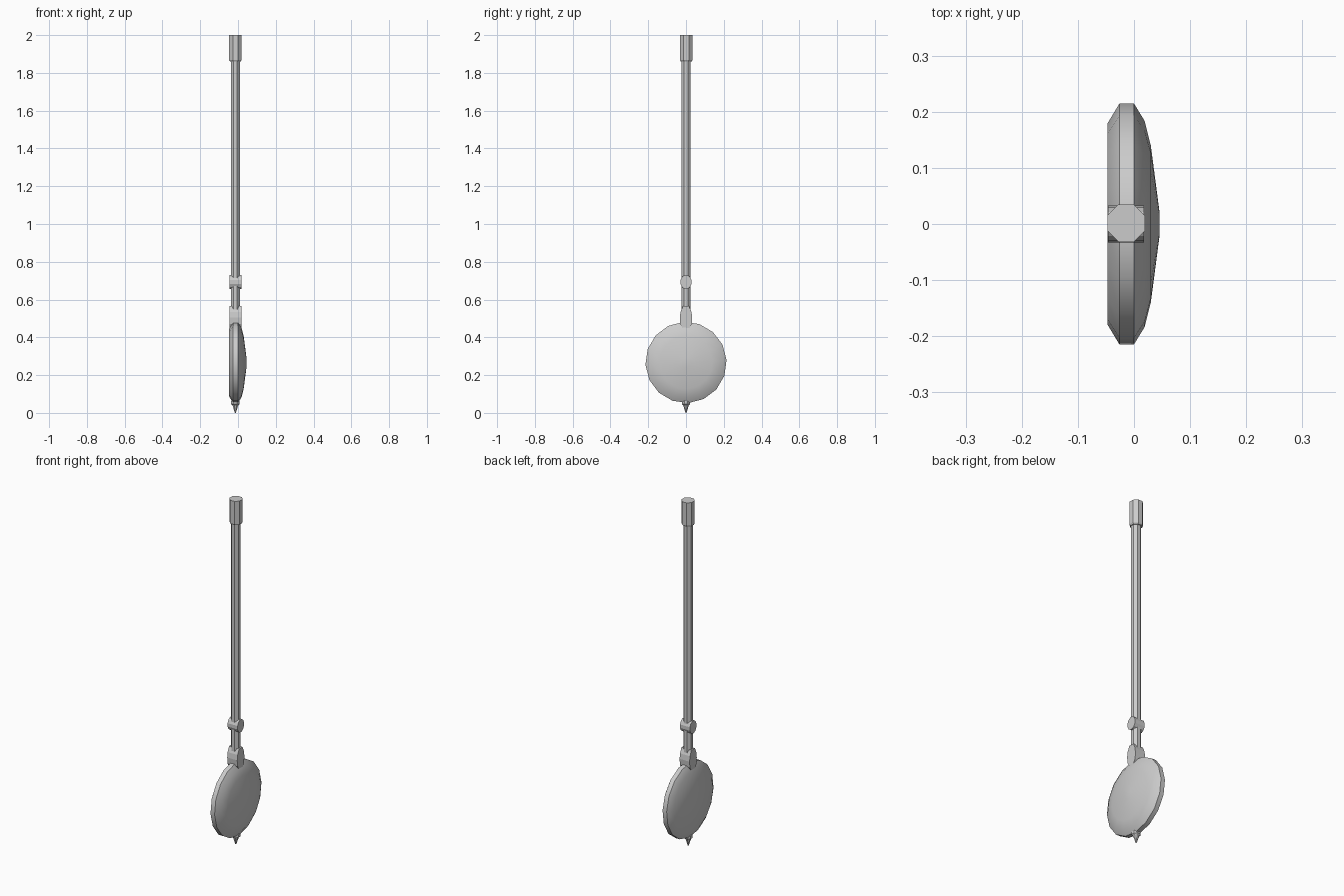
import bpy, bmesh, math
from mathutils import Matrix, Vector

cube = bpy.data.objects.get("Cube")
if cube:
    bpy.data.objects.remove(cube, do_unlink=True)

AXIS_X = -0.014
metal = bpy.data.materials.new("grey metal")
metal.use_nodes = True
grey = (0.6, 0.6, 0.6, 1)
metal.diffuse_color = grey
metal.node_tree.nodes["Principled BSDF"].inputs["Base Color"].default_value = grey


def finish(name, bm, smooth=None):
    bmesh.ops.recalc_face_normals(bm, faces=bm.faces)
    mesh = bpy.data.meshes.new(name)
    bm.to_mesh(mesh)
    bm.free()
    mesh.materials.append(metal)
    obj = bpy.data.objects.new(name, mesh)
    bpy.context.collection.objects.link(obj)
    if smooth:
        bpy.ops.object.select_all(action='DESELECT')
        obj.select_set(True)
        bpy.context.view_layer.objects.active = obj
        bpy.ops.object.shade_smooth_by_angle(angle=math.radians(smooth))


def lathe(name, profile, sides, turn, matrix, smooth=None):
    """Rings of (radius, height) around z, capped, then placed by matrix."""
    bm = bmesh.new()
    rings = []
    for r, h in profile:
        angles = [math.tau * (i + turn) / sides for i in range(sides)]
        rings.append([bm.verts.new(matrix @ Vector((r * math.cos(a), r * math.sin(a), h)))
                      for a in angles])
    for low, high in zip(rings, rings[1:]):
        for i in range(sides):
            j = (i + 1) % sides
            bm.faces.new((low[i], low[j], high[j], high[i]))
    bm.faces.new(rings[0])
    bm.faces.new(rings[-1])
    finish(name, bm, smooth)


def prism(name, outline, x0, x1):
    """Outline in y and z pushed along x."""
    bm = bmesh.new()
    face = bm.faces.new([bm.verts.new((x0, y, z)) for y, z in outline])
    new = bmesh.ops.extrude_face_region(bm, geom=[face])["geom"]
    verts = [v for v in new if isinstance(v, bmesh.types.BMVert)]
    bmesh.ops.translate(bm, verts=verts, vec=(x1 - x0, 0, 0))
    finish(name, bm)


upright = Matrix.Translation((AXIS_X, 0, 0))
along_x = Matrix.Rotation(math.pi / 2, 4, 'Y')

# Bob: flat back, bevelled rim, shallow domed face
lathe("bob", [(0.18, -0.047), (0.215, -0.026), (0.215, 0.0), (0.184, 0.019),
              (0.14, 0.03), (0.025, 0.045)],
      16, 0.15, Matrix.Translation((0, 0, 0.267)) @ along_x, 35)

# Rod and top cap, both octagonal
lathe("rod", [(0.026, 0.46), (0.026, 1.88)], 8, 0.5, upright)
lathe("top_cap", [(0.031, 1.86), (0.036, 1.868), (0.036, 2.0)], 8, 0.5,
      Matrix.Translation((AXIS_X, 0.0015, 0)))

# Cross pin through the rod
lathe("cross_pin", [(0.036, -0.032), (0.036, 0.032)], 12, 0.5,
      Matrix.Translation((AXIS_X, 0, 0.693)) @ along_x @ Matrix.Diagonal((1.05, 0.85, 1, 1)))

# Clamp joining rod and bob
half = [(0.016, 0.565), (0.029, 0.535), (0.033, 0.505), (0.03, 0.47), (0.018, 0.45)]
prism("clamp", half + [(-y, z) for y, z in reversed(half)], -0.046, 0.018)

# Pointer with its collar
lathe("pointer", [(0.003, 0.0), (0.016, 0.04), (0.024, 0.046), (0.024, 0.062), (0.015, 0.07)],
      8, 0.5, upright)
